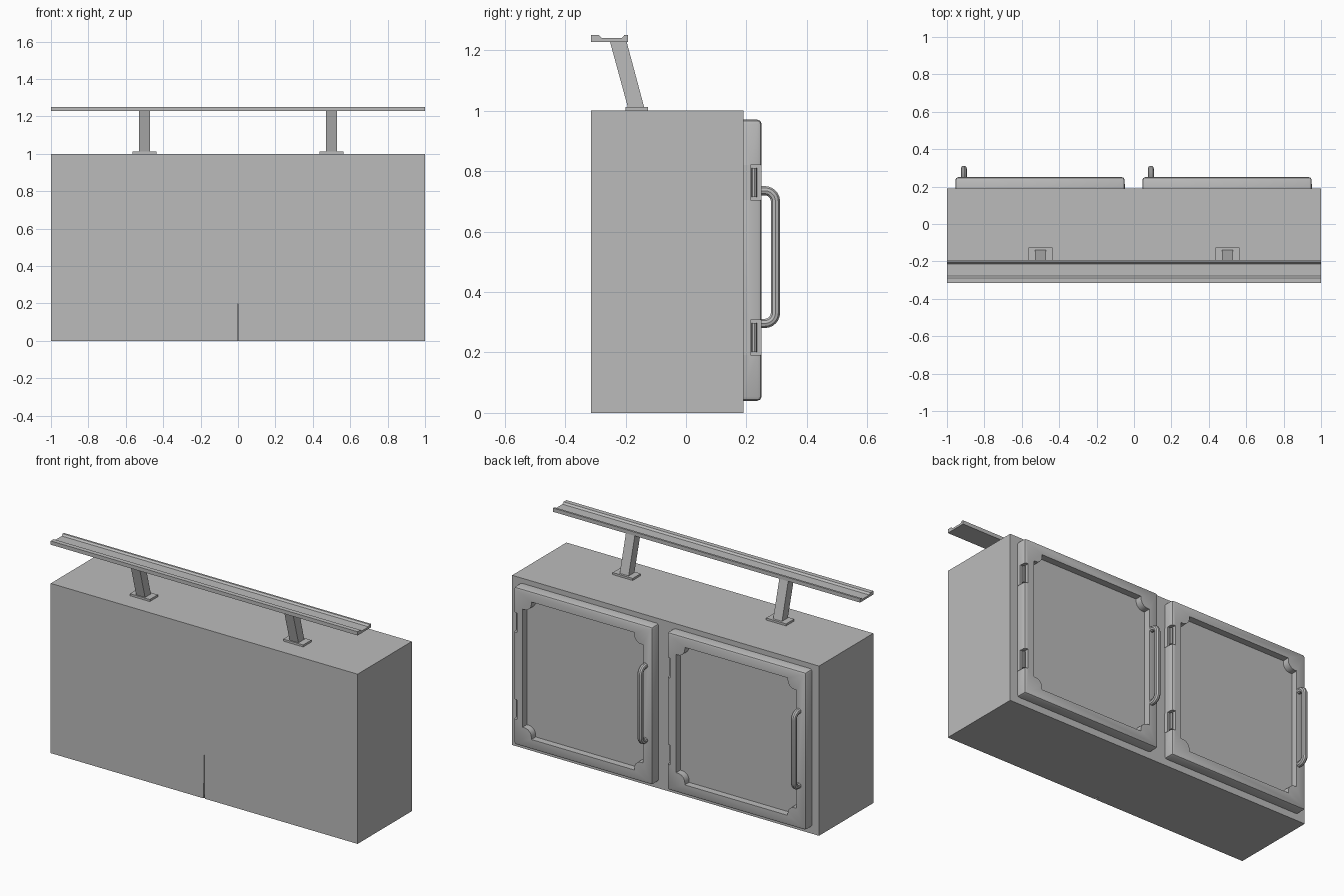
import bpy, bmesh, math
from mathutils import Vector

cube = bpy.data.objects.get("Cube")
if cube:
    bpy.data.objects.remove(cube, do_unlink=True)

metal = bpy.data.materials.new("grey_metal")
metal.use_nodes = True
GREY = (0.5, 0.5, 0.5, 1)
metal.diffuse_color = GREY
metal.node_tree.nodes["Principled BSDF"].inputs["Base Color"].default_value = GREY


def finish(name, bm):
    bmesh.ops.recalc_face_normals(bm, faces=bm.faces)
    mesh = bpy.data.meshes.new(name)
    bm.to_mesh(mesh)
    bm.free()
    mesh.materials.append(metal)
    obj = bpy.data.objects.new(name, mesh)
    bpy.context.collection.objects.link(obj)
    return obj


def prism(name, points, offset):
    """Extrude a closed outline of 3D points along an offset."""
    bm = bmesh.new()
    face = bm.faces.new([bm.verts.new(p) for p in points])
    ext = bmesh.ops.extrude_face_region(bm, geom=[face])
    moved = [v for v in ext["geom"] if isinstance(v, bmesh.types.BMVert)]
    bmesh.ops.translate(bm, verts=moved, vec=offset)
    return finish(name, bm)


def box(name, x, y, z):
    outline = [(x[0], y[0], z[0]), (x[1], y[0], z[0]), (x[1], y[1], z[0]), (x[0], y[1], z[0])]
    return prism(name, outline, (0, 0, z[1] - z[0]))


def cut(obj, cutter):
    """Subtract a cutter, then discard it."""
    mod = obj.modifiers.new("cut", "BOOLEAN")
    mod.operation, mod.solver, mod.object = "DIFFERENCE", "EXACT", cutter
    bpy.context.view_layer.objects.active = obj
    bpy.ops.object.modifier_apply(modifier=mod.name)
    bpy.data.objects.remove(cutter, do_unlink=True)


def smooth(obj):
    bpy.ops.object.select_all(action="DESELECT")
    obj.select_set(True)
    bpy.context.view_layer.objects.active = obj
    bpy.ops.object.shade_smooth_by_angle(angle=math.radians(35))


def panel_outline(x, z, y, r, step):
    """Rectangle whose corners are scooped inward, with a small step either side."""
    corners = [(x[0], z[0], 1, 1), (x[1], z[0], -1, 1), (x[1], z[1], -1, -1), (x[0], z[1], 1, -1)]
    pts = []
    for cx, cz, sx, sz in corners:
        arc = [(r + step, 0), (r + step, step)]
        for i in range(1, 8):
            a = math.pi / 2 * i / 8
            arc.append((step + r * math.cos(a), step + r * math.sin(a)))
        arc += [(step, r + step), (0, r + step)]
        if sx == sz:
            arc.reverse()
        pts += [(cx + sx * u, y, cz + sz * v) for u, v in arc]
    return pts


def tube(name, points, radius):
    """Round bar swept along a path."""
    curve = bpy.data.curves.new(name, "CURVE")
    curve.dimensions = "3D"
    curve.bevel_depth, curve.bevel_resolution, curve.use_fill_caps = radius, 3, True
    spline = curve.splines.new("POLY")
    spline.points.add(len(points) - 1)
    for p, co in zip(spline.points, points):
        p.co = (*co, 1)
    temp = bpy.data.objects.new(name, curve)
    bpy.context.collection.objects.link(temp)
    bpy.context.view_layer.update()
    mesh = bpy.data.meshes.new_from_object(temp.evaluated_get(bpy.context.evaluated_depsgraph_get()))
    bpy.data.objects.remove(temp, do_unlink=True)
    mesh.materials.clear()
    mesh.materials.append(metal)
    obj = bpy.data.objects.new(name, mesh)
    bpy.context.collection.objects.link(obj)
    smooth(obj)


# Cabinet body with a thin tapering seam low on the front
FRONT, BACK, DOOR = -0.315, 0.19, 0.25
body = box("cabinet_body", (-1, 1), (FRONT, BACK), (0, 1))
seam = prism("seam_cutter", [(-0.004, -0.32, -0.01), (0.004, -0.32, -0.01), (0, -0.32, 0.3)], (0, 0.03, 0))
cut(body, seam)


# Doors with a sunken panel, hinges and a bar handle
def build_door(side, x0, x1):
    door = box(side + "_door", (x0, x1), (BACK, DOOR), (0.04, 0.97))
    bm = bmesh.new()
    bm.from_mesh(door.data)
    rim = [e for e in bm.edges if sum(v.co.y > BACK + 0.01 for v in e.verts) > 0]
    bmesh.ops.bevel(bm, geom=rim, offset=0.014, segments=2, profile=0.5, affect="EDGES")
    bm.to_mesh(door.data)
    bm.free()
    outline = panel_outline((x0 + 0.06, x1 - 0.06), (0.1, 0.91), DOOR + 0.02, 0.045, 0.012)
    cut(door, prism("panel_cutter", outline, (0, -0.06, 0)))
    for level, z in (("lower", 0.25), ("upper", 0.762)):
        notch = box("notch_cutter", (x1 - 0.022, x1 + 0.02), (0.214, 0.27), (z - 0.058, z + 0.058))
        cut(door, notch)
        tube(f"{side}_{level}_hinge_pin",
             [(x1 - 0.012, 0.226, z - 0.048), (x1 - 0.012, 0.226, z + 0.048)], 0.01)
        box(f"{side}_{level}_hinge_leaf", (x1 - 0.01, x1 + 0.002), (BACK, 0.214), (z - 0.058, z + 0.058))
    smooth(door)

    # Handle: two elbows joined by a straight grip
    hx, r, grip = x0 + 0.045, 0.035, 0.296
    path = [(hx, DOOR - 0.005, 0.296)]
    for cz, start in ((0.296 + r, -90), (0.735 - r, 0)):
        for i in range(7):
            a = math.radians(start + 15 * i)
            path.append((hx, grip - r + r * math.cos(a), cz + r * math.sin(a)))
    path.append((hx, DOOR - 0.005, 0.735))
    tube(side + "_door_handle", path, 0.016)


build_door("left", 0.045, 0.95)
build_door("right", -0.955, -0.05)

# Shallow tray rail above the top
profile = [(FRONT, 1.228), (-0.192, 1.228), (-0.192, 1.25), (-0.204, 1.25), (-0.213, 1.24),
           (-0.278, 1.24), (-0.288, 1.25), (FRONT, 1.25)]
prism("tray_rail", [(-1, y, z) for y, z in profile], (2, 0, 0))

# Slanted posts on base plates
for side, x in (("left", 0.5), ("right", -0.5)):
    box(side + "_post_base", (x - 0.065, x + 0.065), (-0.2, -0.125), (1, 1.012))
    slant = [(-0.192, 1.01), (-0.138, 1.01), (-0.197, 1.23), (-0.252, 1.23)]
    prism(side + "_rail_post", [(x - 0.029, y, z) for y, z in slant], (0.058, 0, 0))
